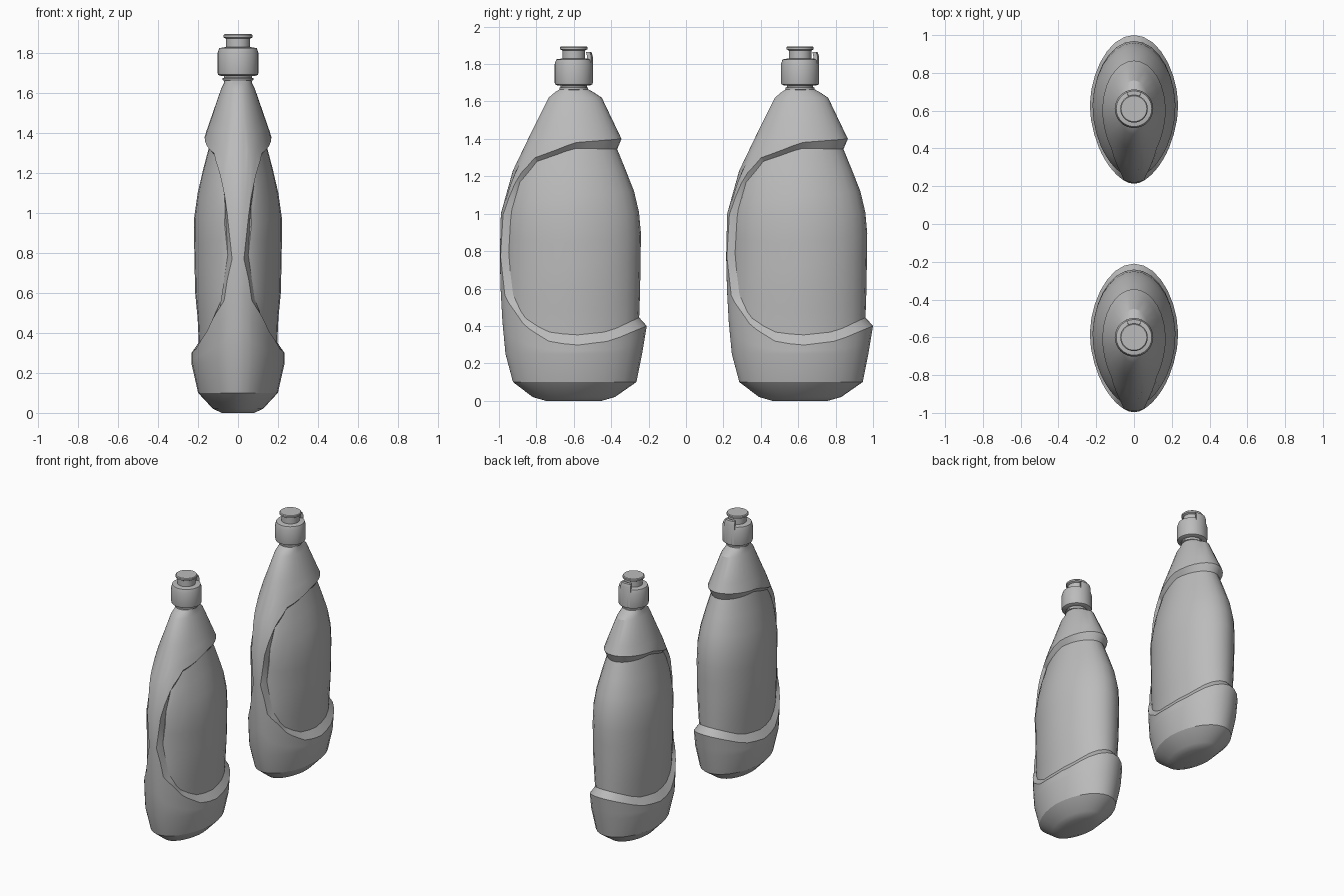
import bpy, bmesh, math

cube = bpy.data.objects.get("Cube")
if cube:
    bpy.data.objects.remove(cube, do_unlink=True)

grey = bpy.data.materials.new("plain grey")
grey.use_nodes = True
grey.diffuse_color = (0.5, 0.5, 0.5, 1)
grey.node_tree.nodes["Principled BSDF"].inputs["Base Color"].default_value = (0.5, 0.5, 0.5, 1)

# Size by height: z, depth to the front, depth to the back, half width
SHELL = [(0, .15, .15, .08), (.02, .22, .22, .125), (.1, .325, .335, .2), (.25, .365, .365, .234),
         (.4, .38, .39, .235), (.55, .39, .39, .23), (.96, .4, .39, .235), (1.2, .34, .34, .205),
         (1.39, .25, .26, .165), (1.62, .135, .15, .085), (1.65, .1, .105, .07), (1.67, .068, .068, .068)]
PANEL = [(.3, .36, .34, .195), (.45, .36, .35, .2), (.6, .36, .355, .215), (.96, .36, .36, .222),
         (1.13, .335, .32, .198), (1.35, .25, .23, .14)]

# Height of the panel border, by cosine of the angle from the front
LOW_RIM = [(-1, .40), (-.53, .32), (0, .295), (.38, .32), (.69, .40), (.94, .55), (.99, .77)]
LOW_FOOT = [(-1, .445), (-.55, .37), (0, .35), (.42, .37), (.75, .45), (.917, .58), (.966, .79)]
HIGH_RIM = [(-1, 1.40), (0, 1.38), (.71, 1.3), (.88, 1.2), (.96, 1.05), (.99, .77)]
HIGH_FOOT = [(-1, 1.345), (0, 1.35), (.71, 1.28), (.9, 1.17), (.95, 1.0), (.966, .79)]


def lookup(table, key):
    """Linear interpolation of a table by its first column."""
    if key <= table[0][0]:
        return table[0][1:]
    for a, b in zip(table, table[1:]):
        if key <= b[0]:
            f = (key - a[0]) / (b[0] - a[0])
            return tuple(p + (q - p) * f for p, q in zip(a[1:], b[1:]))
    return table[-1][1:]


def point(table, t, z):
    front, back, half = lookup(table, z)
    c = math.cos(t)
    taper = 1 - .1 * max(0, c) if z < 1.62 else 1
    return (half * math.sin(t) * taper, -(front if c > 0 else back) * c, z)


def between(a, b, n):
    return [a + (b - a) * i / n for i in range(n + 1)]


def column(t):
    """One vertical line of the bottle: base, step in, panel, step out, shoulder."""
    c = math.cos(t)
    lo, hi = lookup(LOW_RIM, c)[0], lookup(HIGH_RIM, c)[0]
    foot, head = lookup(LOW_FOOT, c)[0], lookup(HIGH_FOOT, c)[0]
    on_ridge = c > .98
    if on_ridge:
        foot = head = lo
    pts = [point(SHELL, t, z) for z in [0, .02, .1] + between(.25, lo, 3)]
    pts += [point(SHELL if on_ridge else PANEL, t, z) for z in between(foot, head, 8)]
    return pts + [point(SHELL, t, z) for z in between(hi, 1.46, 3) + [1.62, 1.65, 1.67]]


def finish(bm, name, y, angle):
    bmesh.ops.remove_doubles(bm, verts=bm.verts, dist=.0005)
    bmesh.ops.recalc_face_normals(bm, faces=bm.faces)
    mesh = bpy.data.meshes.new(name)
    bm.to_mesh(mesh)
    bm.free()
    mesh.materials.append(grey)
    ob = bpy.data.objects.new(name, mesh)
    bpy.context.collection.objects.link(ob)
    ob.location.y = y
    bpy.ops.object.select_all(action='DESELECT')
    ob.select_set(True)
    bpy.context.view_layer.objects.active = ob
    bpy.ops.object.shade_smooth_by_angle(angle=math.radians(angle))
    return ob


def skin(bm, columns):
    """Joins a closed ring of columns with quads and caps both ends."""
    grid = [[bm.verts.new(p) for p in col] for col in columns]
    for a, b in zip(grid, grid[1:] + grid[:1]):
        for i in range(len(a) - 1):
            bm.faces.new((a[i], b[i], b[i + 1], a[i + 1]))
    bm.faces.new([col[0] for col in grid])
    bm.faces.new([col[-1] for col in grid])


def make_body(name, y):
    edge, inner = math.acos(.99), math.acos(.966)
    half = [0, edge / 2, edge, inner] + between(.34, 1, 6) + between(1.2, math.pi, 9)
    angles = half + [2 * math.pi - t for t in half[-2:0:-1]]
    bm = bmesh.new()
    skin(bm, [column(t) for t in angles])
    finish(bm, name, y, 28)


def make_lathe(name, profile, y, sides=32):
    bm = bmesh.new()
    turns = [2 * math.pi * i / sides for i in range(sides)]
    skin(bm, [[(r * math.sin(t), -r * math.cos(t), z) for r, z in profile] for t in turns])
    finish(bm, name, y, 35)


def make_tab(name, y):
    """Curved upright catch on the back of the cap."""
    bm = bmesh.new()
    arc = between(-.42, .42, 6)
    outline = [(r * math.sin(t), r * math.cos(t)) for r, ts in ((.102, arc), (.078, arc[::-1])) for t in ts]
    skin(bm, [[(px, py, 1.70), (px, py, 1.84), (px * .9, py * .92, 1.865)] for px, py in outline])
    finish(bm, name, y, 35)


CAP = [(.085, 1.685), (.1, 1.692), (.102, 1.70), (.102, 1.80), (.094, 1.825), (.062, 1.83)]
NOZZLE = [(.06, 1.82), (.06, 1.872), (.073, 1.879), (.073, 1.89), (.068, 1.895)]
NECK = [(.068, 1.65), (.068, 1.662), (.077, 1.665), (.077, 1.674), (.07, 1.677), (.07, 1.70)]

for label, y in (("front", -.6), ("back", .61)):
    make_body(label + "_bottle_body", y)
    make_lathe(label + "_bottle_neck", NECK, y)
    make_lathe(label + "_bottle_cap", CAP, y)
    make_lathe(label + "_bottle_nozzle", NOZZLE, y)
    make_tab(label + "_cap_tab", y)
